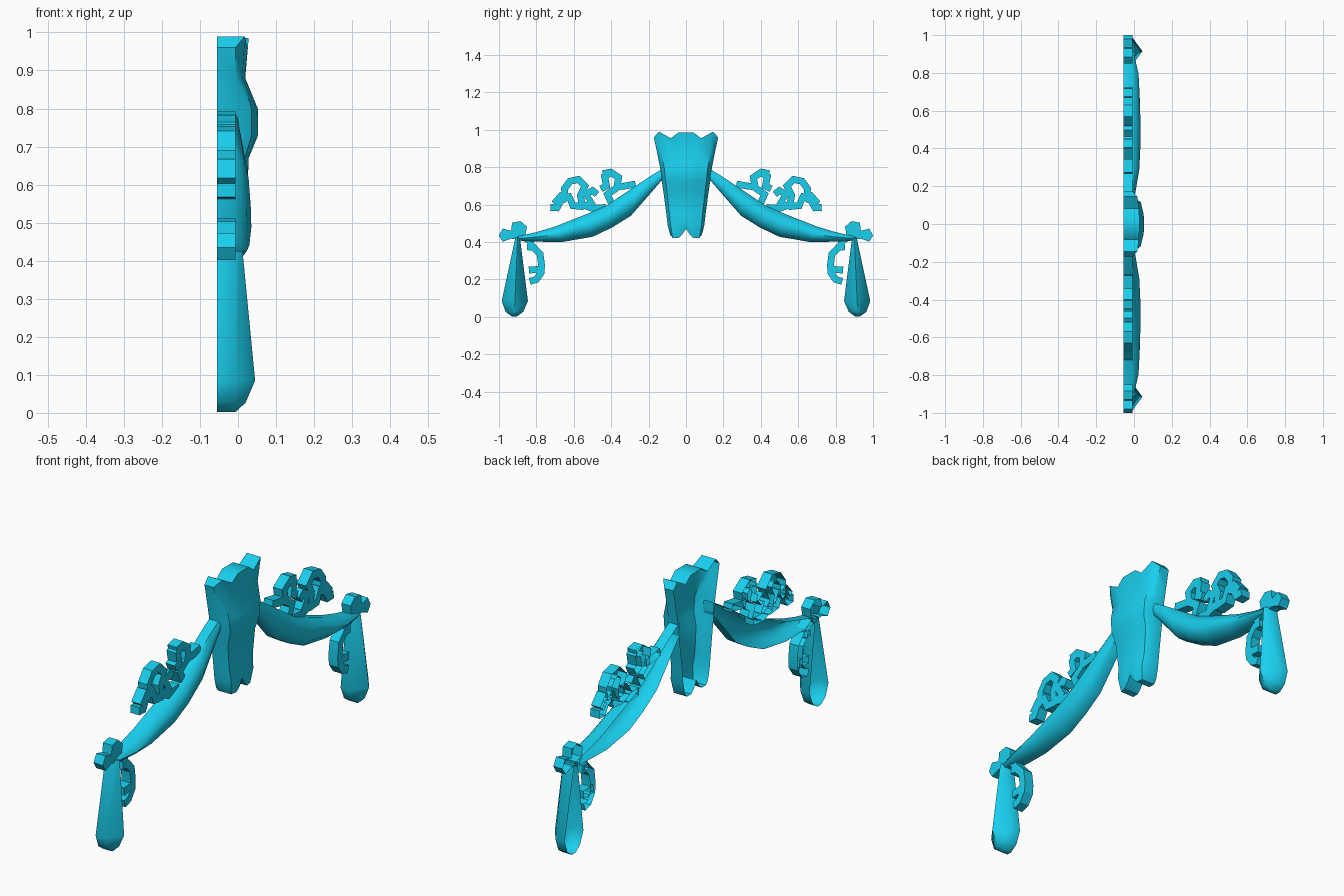
import bpy, bmesh, math
from mathutils import Vector

if "Cube" in bpy.data.objects:
    bpy.data.objects.remove(bpy.data.objects["Cube"])

BACK, RIM = -0.055, -0.007   # open back plane and front rim plane

mat = bpy.data.materials.new("cyan")
mat.diffuse_color = (0.01, 0.62, 0.85, 1)
mat.use_nodes = True
mat.node_tree.nodes["Principled BSDF"].inputs["Base Color"].default_value = mat.diffuse_color


def finish(name, rows=None, outline=None, mirror=True, angle=40):
    """Front surface (grid of points or flat outline) with walls pulled to the open back."""
    bm = bmesh.new()
    if outline:
        bm.faces.new([bm.verts.new((RIM, y, z)) for y, z in outline])
    else:
        grid = [[bm.verts.new(p) for p in r] for r in rows]
        for a, b in zip(grid, grid[1:]):
            for i in range(len(a) - 1):
                bm.faces.new((a[i], a[i + 1], b[i + 1], b[i]))
    bm.normal_update()
    if sum(f.normal.x for f in bm.faces) < 0:
        bmesh.ops.reverse_faces(bm, faces=bm.faces[:])
    edges = [e for e in bm.edges if e.is_boundary]
    ext = bmesh.ops.extrude_edge_only(bm, edges=edges)["geom"]
    for v in ext:
        if isinstance(v, bmesh.types.BMVert):
            v.co.x = BACK
    bmesh.ops.recalc_face_normals(bm, faces=bm.faces[:])
    bm.normal_update()
    if sum(f.normal.x * f.calc_area() for f in bm.faces) < 0:
        bmesh.ops.reverse_faces(bm, faces=bm.faces[:])
    me = bpy.data.meshes.new(name)
    bm.to_mesh(me)
    bm.free()
    ob = bpy.data.objects.new(name, me)
    bpy.context.collection.objects.link(ob)
    me.materials.append(mat)
    bpy.ops.object.select_all(action='DESELECT')
    ob.select_set(True)
    bpy.context.view_layer.objects.active = ob
    bpy.ops.object.shade_smooth_by_angle(angle=math.radians(angle))
    if mirror:
        m = ob.modifiers.new("mirror", 'MIRROR')
        m.use_axis = (False, True, False)
        m.use_mirror_merge = False


def ribbon(name, path, width=0.036):
    """Flat mitred strip following a centre line."""
    pts = [Vector(p) for p in path]
    rows = []
    for i, p in enumerate(pts):
        a = (p - pts[i - 1]).normalized() if i else None
        b = (pts[i + 1] - p).normalized() if i < len(pts) - 1 else None
        t = ((a or b) + (b or a)).normalized()
        n = Vector((-t.y, t.x))
        k = width / 2 / max(0.75, t.dot(a or b))
        rows.append([(RIM, *(p + n * k)), (RIM, *(p - n * k))])
    finish(name, rows, angle=20)


# Central plaque: S-shaped front, jagged top edge, notched lower edge
cols = [-1, -.84, -.47, -.24, 0, .24, .47, .84, 1]
bulge = [0, .72, .93, 1, 1, 1, .93, .72, 0]
top = [.96, .99, .955, .985, .985, .985, .955, .99, .96]
low = [.44, .422, .422, .44, .472, .44, .422, .422, .44]
rows = []
for z, w, f in [(top, .172, .028), (.88, .155, .019), (.80, .139, .052), (.73, .13, .053),
                (.67, .121, .028), (.55, .105, .024), (.49, .098, .034), (low, .085, .022)]:
    rows.append([(RIM + (f - RIM) * b, c * w, z[i] if isinstance(z, list) else z)
                 for i, (c, b) in enumerate(zip(cols, bulge))])
finish("central_plaque", rows, mirror=False)

# Draped swags: upper point, lower point, depth
rows = []
for u, l, f in [((.125, .793), (.125, .735), .0), ((.195, .75), (.19, .66), .012),
                ((.285, .69), (.295, .54), .028), ((.43, .592), (.395, .478), .034),
                ((.535, .548), (.50, .428), .035), ((.70, .483), (.665, .40), .03),
                ((.80, .453), (.79, .402), .024), ((.90, .43), (.90, .408), .0)]:
    u, l = Vector(u), Vector(l)
    rows.append([(RIM + (f - RIM) * b, *u.lerp(l, t))
                 for t, b in [(0, 0), (.25, .72), (.5, 1), (.75, .72), (1, 0)]])
finish("draped_swag", rows, angle=50)

# Hanging drops: left, ridge and right columns
rows = []
for z, y0, y1, f in [(.425, .888, .912, .012), (.085, .845, .985, .045),
                     (.027, .87, .965, .02), (.002, .905, .93, RIM)]:
    rows.append([(RIM, y0, z), (f, (y0 + y1) / 2, z), (RIM, y1, z)])
finish("hanging_drop", rows, angle=60)

# Corner bow knots
finish("bow_knot", outline=[(1.0, .435), (.98, .472), (.935, .46), (.93, .503), (.885, .512),
                            (.85, .482), (.86, .43), (.90, .415), (.935, .418), (.98, .402)], angle=20)

# Curling ribbons above the swag
ribbon("outer_ribbon", [(.725, .585), (.69, .583), (.67, .62), (.625, .642), (.605, .595),
                        (.555, .59), (.505, .61), (.535, .655), (.50, .675), (.475, .655)])
ribbon("outer_ribbon_arch", [(.705, .605), (.67, .645), (.635, .625)])
ribbon("outer_ribbon_loop", [(.645, .63), (.65, .685), (.62, .725), (.575, .735), (.54, .70),
                             (.565, .65), (.555, .60), (.50, .58), (.43, .585)])
ribbon("inner_ribbon", [(.455, .685), (.425, .70), (.435, .75), (.40, .772), (.36, .745),
                        (.37, .69), (.42, .655), (.40, .61)])
ribbon("inner_ribbon_tail", [(.445, .765), (.40, .775)])
ribbon("inner_ribbon_loop", [(.27, .71), (.325, .70), (.37, .695)])

# Ribbon tails beside the drops
ribbon("tail_ribbon", [(.85, .375), (.815, .372), (.78, .335), (.772, .275), (.775, .235),
                       (.80, .20), (.835, .19)])
ribbon("tail_ribbon_tab", [(.77, .255), (.84, .25)])
ribbon("tail_ribbon_link", [(.87, .42), (.825, .395), (.815, .36)], 0.025)
